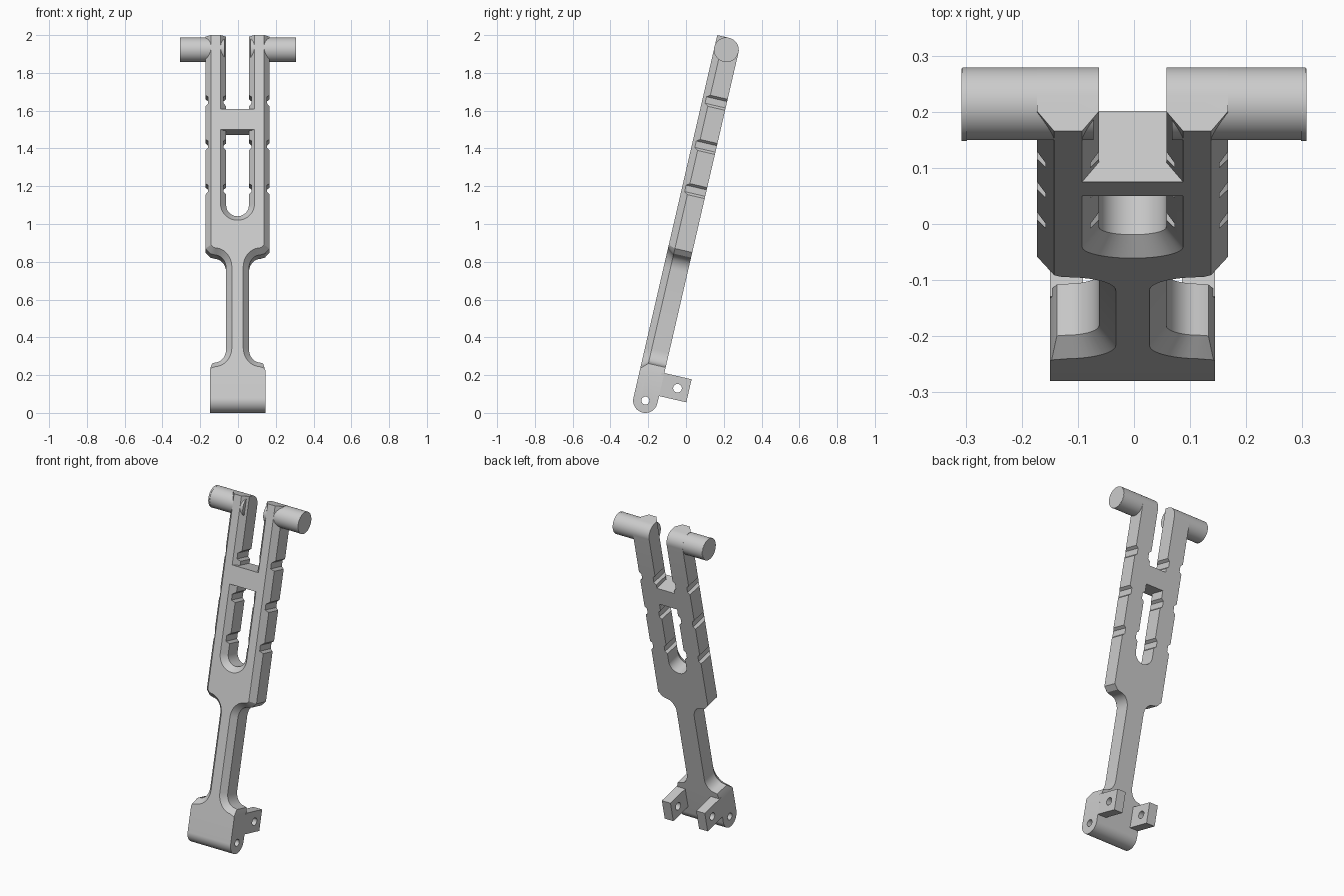
import bpy
import bmesh
from math import sin, cos, pi, radians, atan2
from mathutils import Matrix, Vector

if "Cube" in bpy.data.objects:
    bpy.data.objects.remove(bpy.data.objects["Cube"])

R = 0.065          # half thickness, also pivot radius
TOP = 1.906        # distance between the two pivots
PLACE = Matrix.Translation((-0.0025, -0.215, R)) @ Matrix.Rotation(-atan2(0.43, 1.86), 4, 'X')

grey = bpy.data.materials.new("plain grey")
grey.use_nodes = True
grey.diffuse_color = (0.6, 0.6, 0.6, 1)
grey.node_tree.nodes["Principled BSDF"].inputs["Base Color"].default_value = (0.6, 0.6, 0.6, 1)


def arc(cx, cy, rx, ry, start, end, n):
    angles = [radians(start + (end - start) * i / n) for i in range(n + 1)]
    return [(cx + rx * cos(a), cy + ry * sin(a)) for a in angles]


def inset(points, amount, keep):
    """Shift each edge of a counter-clockwise outline inward, except kept edges."""
    pts = [Vector(p) for p in points]
    lines = []
    for i, a in enumerate(pts):
        b = pts[(i + 1) % len(pts)]
        n = Vector((a.y - b.y, b.x - a.x)).normalized()
        lines.append((n, n.dot(a) + (0 if keep(a, b) else amount)))
    result = []
    for i, p in enumerate(pts):
        (m, c), (n, d) = lines[i - 1], lines[i]
        det = m.x * n.y - m.y * n.x
        if abs(det) < 1e-5:
            result.append(p + n * (d - n.dot(p)))
        else:
            result.append(Vector(((c * n.y - d * m.y) / det, (m.x * d - n.x * c) / det)))
    return result


def loft(name, loops):
    """Closed solid through matching loops of 3D points."""
    bm = bmesh.new()
    rings = [[bm.verts.new(p) for p in loop] for loop in loops]
    bm.faces.new(rings[0])
    bm.faces.new(rings[-1])
    for r, s in zip(rings, rings[1:]):
        for i in range(len(r)):
            j = (i + 1) % len(r)
            bm.faces.new((r[i], r[j], s[j], s[i]))
    bmesh.ops.recalc_face_normals(bm, faces=bm.faces)
    mesh = bpy.data.meshes.new(name)
    bm.to_mesh(mesh)
    bm.free()
    mesh.materials.append(grey)
    obj = bpy.data.objects.new(name, mesh)
    bpy.context.collection.objects.link(obj)
    return obj


def at_depth(outline, depth):
    return [(x, depth, w) for x, w in outline]


def across(name, profile, x0, x1):
    return loft(name, [[(x, v, w) for v, w in profile] for x in (x0, x1)])


def select(obj):
    bpy.ops.object.select_all(action='DESELECT')
    bpy.context.view_layer.objects.active = obj
    obj.select_set(True)


def combine(obj, cutter, operation='DIFFERENCE'):
    mod = obj.modifiers.new("cut", 'BOOLEAN')
    mod.operation, mod.solver, mod.object = operation, 'EXACT', cutter
    select(obj)
    bpy.ops.object.modifier_apply(modifier=mod.name)
    bpy.data.objects.remove(cutter)


def finish(obj):
    obj.matrix_world = PLACE
    select(obj)
    bpy.ops.object.shade_smooth_by_angle(angle=radians(28))


# Arm outline: foot, slim stem, shoulders, forked top
half = [(0.147, -0.1), (0.147, 0.15), (0.135, 0.195)]
half += arc(0.12, 0.275, 0.06, 0.075, 270, 180, 10)
half += arc(0.12, 0.71, 0.06, 0.075, 180, 90, 10)
half += [(0.145, 0.792), (0.17, 0.82), (0.17, 2.1), (0.06, 2.1), (0.06, 1.569)]
outline = half + [(-x, w) for x, w in reversed(half)]


def unchamfered(a, b):
    return abs(a.y - b.y) < 1e-6 or max(a.y, b.y) < 0.197


arm = loft("arm", [at_depth(outline, 0.08), at_depth(outline, -0.029),
                   at_depth(inset(outline, 0.03, unchamfered), -R)])

# Rounded ends seen from the side
side = arc(0, 0, R, R, 180, 360, 32) + arc(0, TOP, R, R, 0, 90, 16)
side += [(-0.08, TOP + R), (-0.08, 0.002)]
combine(arm, across("side_shape", side, -0.3, 0.3), 'INTERSECT')

# Long window with a chamfered front rim
window = arc(0, 1.055, 0.06, 0.06, 180, 360, 28) + [(0.06, 1.458), (-0.06, 1.458)]
rim = inset(window, -0.04, unchamfered)
combine(arm, loft("window_cutter", [at_depth(window, 0.1), at_depth(window, -0.029),
                                    at_depth(rim, -0.077)]))

# Grip notches on both sides of each fork bar
for base in (1.115, 1.355, 1.595):
    for sign in (-1, 1):
        for bottom, mouth in ((0.155, 0.185), (0.075, 0.045)):
            notch = [(sign * bottom, base + 0.01), (sign * bottom, base + 0.045),
                     (sign * mouth, base + 0.07), (sign * mouth, base - 0.015)]
            combine(arm, loft("notch_cutter", [at_depth(notch, -0.1), at_depth(notch, 0.1)]))

# Bore through the foot
combine(arm, across("bore_cutter", arc(0, 0, 0.021, 0.021, 0, 345, 23), -0.3, 0.3))
finish(arm)

for sign, label in ((1, "left"), (-1, "right")):
    # Lug behind the foot, with its own bore
    lug = across(label + "_lug", [(0.05, 0.04), (0.213, 0.04), (0.213, 0.165), (0.05, 0.165)],
                 sign * 0.088, sign * 0.1469)
    combine(lug, across("bore_cutter", arc(0.151, 0.102, 0.023, 0.023, 0, 345, 23), -0.3, 0.3))
    finish(lug)

    # Trunnion pin with a thin end rim
    circle = arc(0, TOP, R - 0.0002, R - 0.0002, 0, 354, 59)
    finish(across(label + "_pin", circle, sign * 0.07, sign * 0.306 + 0.0025))
    rim_circle = [(v - 0.002, w) for v, w in circle]
    finish(across(label + "_pin_rim", rim_circle, sign * 0.298 + 0.0025, sign * 0.307 + 0.0025))
